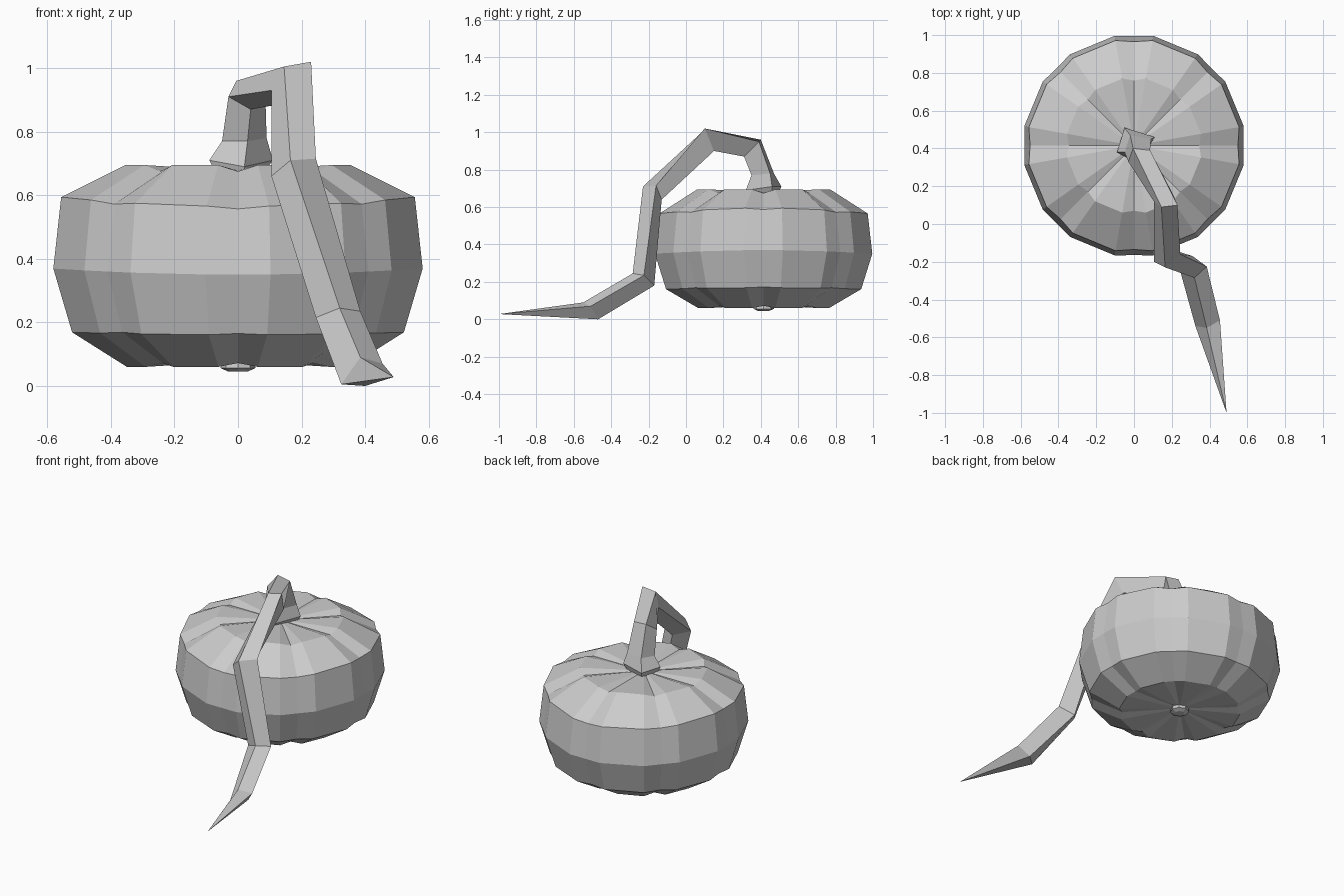
import bpy, bmesh
from math import sin, cos, radians

if "Cube" in bpy.data.objects:
    bpy.data.objects.remove(bpy.data.objects["Cube"])


def finish(bm, name):
    bmesh.ops.remove_doubles(bm, verts=bm.verts, dist=0.0001)
    bmesh.ops.recalc_face_normals(bm, faces=bm.faces)
    me = bpy.data.meshes.new(name)
    bm.to_mesh(me)
    bm.free()
    ob = bpy.data.objects.new(name, me)
    bpy.context.collection.objects.link(ob)
    return ob


def loft(name, loops, tip=None):
    """Skin a list of closed loops, capping the ends (or closing on a tip)."""
    bm = bmesh.new()
    rings = [[bm.verts.new(p) for p in loop] for loop in loops]
    n = len(rings[0])
    for a, b in zip(rings, rings[1:]):
        for i in range(n):
            j = (i + 1) % n
            bm.faces.new((a[i], a[j], b[j], b[i]))
    bm.faces.new(rings[0])
    if tip:
        t = bm.verts.new(tip)
        for i in range(n):
            bm.faces.new((rings[-1][i], rings[-1][(i + 1) % n], t))
    else:
        bm.faces.new(rings[-1])
    return finish(bm, name)


CY = 0.415  # fruit centre in y


# Fruit: eight lobes, each with two edge points and a groove point between lobes
def lobed_ring(r, z, groove_r, groove_dz, wave):
    pts = []
    for k in range(8):
        for off in (-10, 0, 10):
            a = radians(k * 45 + off)
            rr = groove_r if off == 0 else r
            zz = z + wave * cos(2 * a) + (groove_dz if off == 0 else 0)
            pts.append((rr * cos(a), CY + rr * sin(a), zz))
    return pts


profile = [  # radius, height, groove radius, groove height shift, front/side wave
    (0.06, 0.075, 0.06, 0.005, 0.0),
    (0.355, 0.060, 0.335, 0.012, 0.0),
    (0.530, 0.165, 0.515, 0.004, 0.004),
    (0.590, 0.360, 0.580, 0.000, 0.010),
    (0.565, 0.580, 0.550, -0.008, 0.015),
    (0.360, 0.695, 0.345, -0.020, 0.0),
    (0.06, 0.680, 0.06, -0.005, 0.0),
]
loft("fruit_body", [lobed_ring(*p) for p in profile])

# Blossom end: small nub underneath
nub = [[(r * cos(radians(45 * i)), CY + r * sin(radians(45 * i)), z) for i in range(8)]
       for r, z in ((0.05, 0.08), (0.055, 0.056), (0.03, 0.045))]
loft("blossom_nub", nub)

# Stem: four-sided sections following the bent vine down to a pointed tip
sections = [
    [(-.07, .38, .67), (-.04, .49, .67), (.08, .46, .67), (.02, .33, .67)],
    [(-.09, .38, .71), (-.05, .51, .71), (.11, .46, .71), (.02, .32, .69)],
    [(-.05, .38, .77), (-.02, .47, .78), (.09, .45, .78), (.03, .35, .77)],
    [(-.03, .33, .91), (-.005, .40, .96), (.085, .39, .95), (.04, .31, .87)],
    [(.105, .12, .93), (.145, .09, 1.005), (.23, .10, 1.02), (.21, .15, .90)],
    [(.105, -.20, .66), (.165, -.23, .71), (.245, -.16, .715), (.185, -.13, .64)],
    [(.245, -.25, .215), (.32, -.285, .245), (.385, -.225, .235), (.31, -.17, .18)],
    [(.325, -.54, .005), (.385, -.55, .09), (.455, -.51, .07), (.40, -.47, 0)],
]
loft("curled_stem", sections, tip=(.49, -1, .028))
